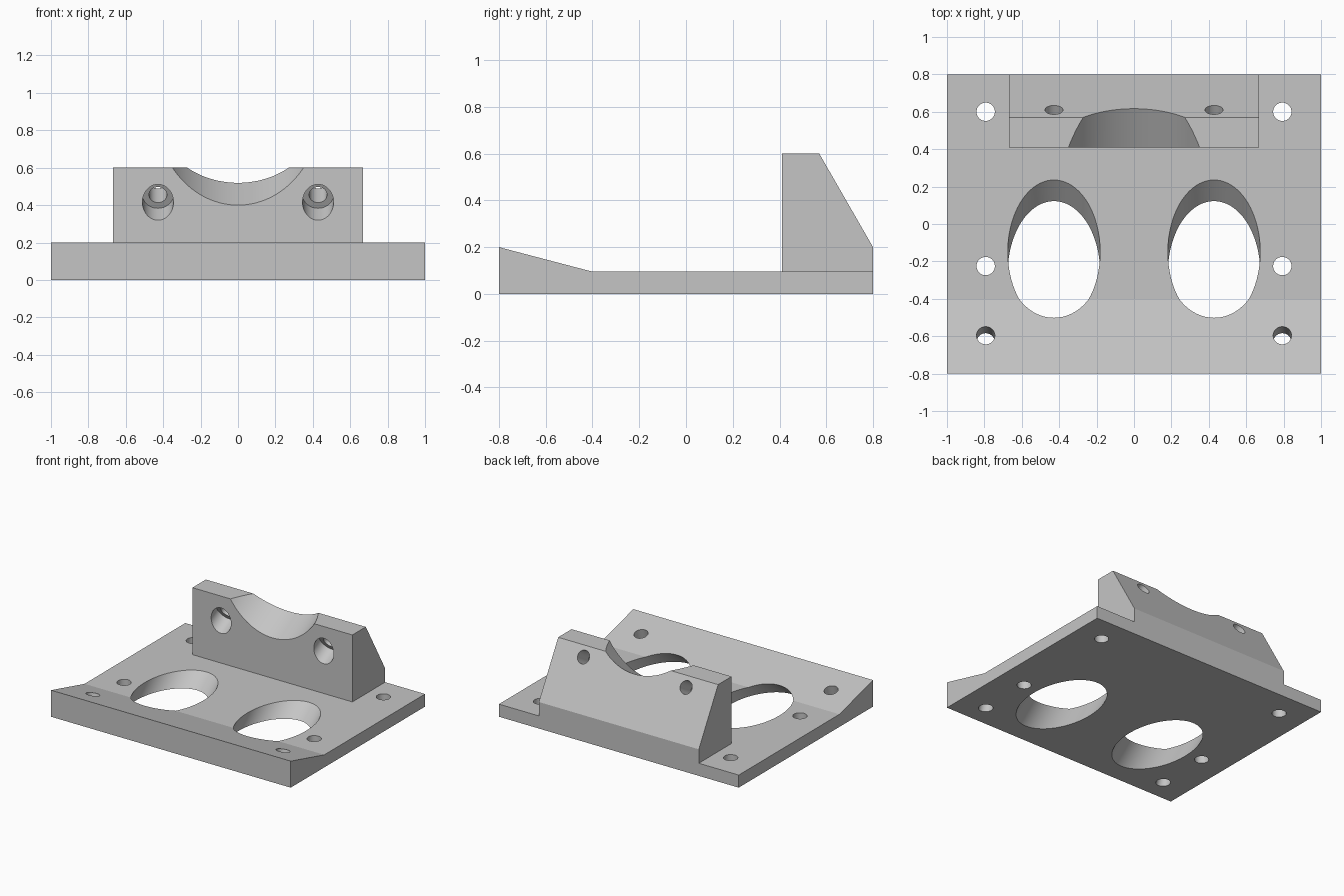
import bpy
import bmesh
from math import radians, sin, cos
from mathutils import Vector

cube = bpy.data.objects.get("Cube")
if cube:
    bpy.data.objects.remove(cube, do_unlink=True)

grey = bpy.data.materials.new("light grey")
grey.use_nodes = True
grey.diffuse_color = (0.56, 0.56, 0.56, 1)
grey.node_tree.nodes["Principled BSDF"].inputs["Base Color"].default_value = grey.diffuse_color


def make_object(name, bm):
    bmesh.ops.recalc_face_normals(bm, faces=bm.faces)
    mesh = bpy.data.meshes.new(name)
    bm.to_mesh(mesh)
    bm.free()
    mesh.materials.append(grey)
    obj = bpy.data.objects.new(name, mesh)
    bpy.context.collection.objects.link(obj)
    return obj


def side_extrusion(name, profile, half_width):
    """Extrude a y-z profile across x."""
    bm = bmesh.new()
    face = bm.faces.new([bm.verts.new((-half_width, y, z)) for y, z in profile])
    new = bmesh.ops.extrude_face_region(bm, geom=[face])["geom"]
    bmesh.ops.translate(bm, vec=(2 * half_width, 0, 0),
                        verts=[v for v in new if isinstance(v, bmesh.types.BMVert)])
    return make_object(name, bm)


def combine(target, tool, operation):
    """Apply a boolean, then discard the tool object."""
    mod = target.modifiers.new(operation, 'BOOLEAN')
    mod.operation = operation
    mod.solver = 'EXACT'
    mod.object = tool
    bpy.context.view_layer.objects.active = target
    bpy.ops.object.modifier_apply(modifier=mod.name)
    bpy.data.objects.remove(tool, do_unlink=True)


def drill(target, point, lean, radius, start, end, segments=64):
    """Cut a round hole whose axis leans back from vertical, between two depths."""
    axis = Vector((0, sin(radians(lean)), cos(radians(lean))))
    bm = bmesh.new()
    bmesh.ops.create_cone(bm, cap_ends=True, segments=segments, radius1=radius,
                          radius2=radius, depth=end - start)
    cutter = make_object("hole_cutter", bm)
    cutter.hide_render = True
    cutter.location = Vector(point) + axis * (start + end) / 2
    cutter.rotation_euler = (-radians(lean), 0, 0)
    bpy.context.view_layer.update()
    combine(target, cutter, 'DIFFERENCE')


# Base plate with raised front ramp, joined to the wedge-backed upright
plate = side_extrusion("mounting_bracket", [(-0.8, 0), (0.8, 0), (0.8, 0.095),
                                            (-0.4, 0.095), (-0.8, 0.2)], 1)
upright = side_extrusion("upright", [(0.41, 0.05), (0.8, 0.05), (0.8, 0.2),
                                     (0.57, 0.6), (0.41, 0.6)], 0.667)
combine(plate, upright, 'UNION')

# Sloping cradle across the top of the upright
drill(plate, (0, 0.19, 0.782), 60, 0.441, -0.1, 1, 128)

for side in (-1, 1):
    # Large angled openings
    drill(plate, (side * 0.428, -0.262, 0), 50, 0.247, -0.5, 0.55, 96)
    # Counterbored bolt holes through the upright
    bolt = (side * 0.428, 0.41, 0.415)
    drill(plate, bolt, 60, 0.083, -0.15, 0.08)
    drill(plate, bolt, 60, 0.048, -0.1, 0.6)
    # Straight screw holes, and one square to the ramp
    for y in (0.6, -0.225):
        drill(plate, (side * 0.793, y, 0), 0, 0.049, -0.1, 0.3)
    drill(plate, (side * 0.793, -0.596, 0.147), 14.7, 0.049, -0.3, 0.2)

# Smooth hole walls, crisp edges
bpy.ops.object.select_all(action='DESELECT')
plate.select_set(True)
bpy.context.view_layer.objects.active = plate
bpy.ops.object.shade_smooth_by_angle(angle=radians(10))
